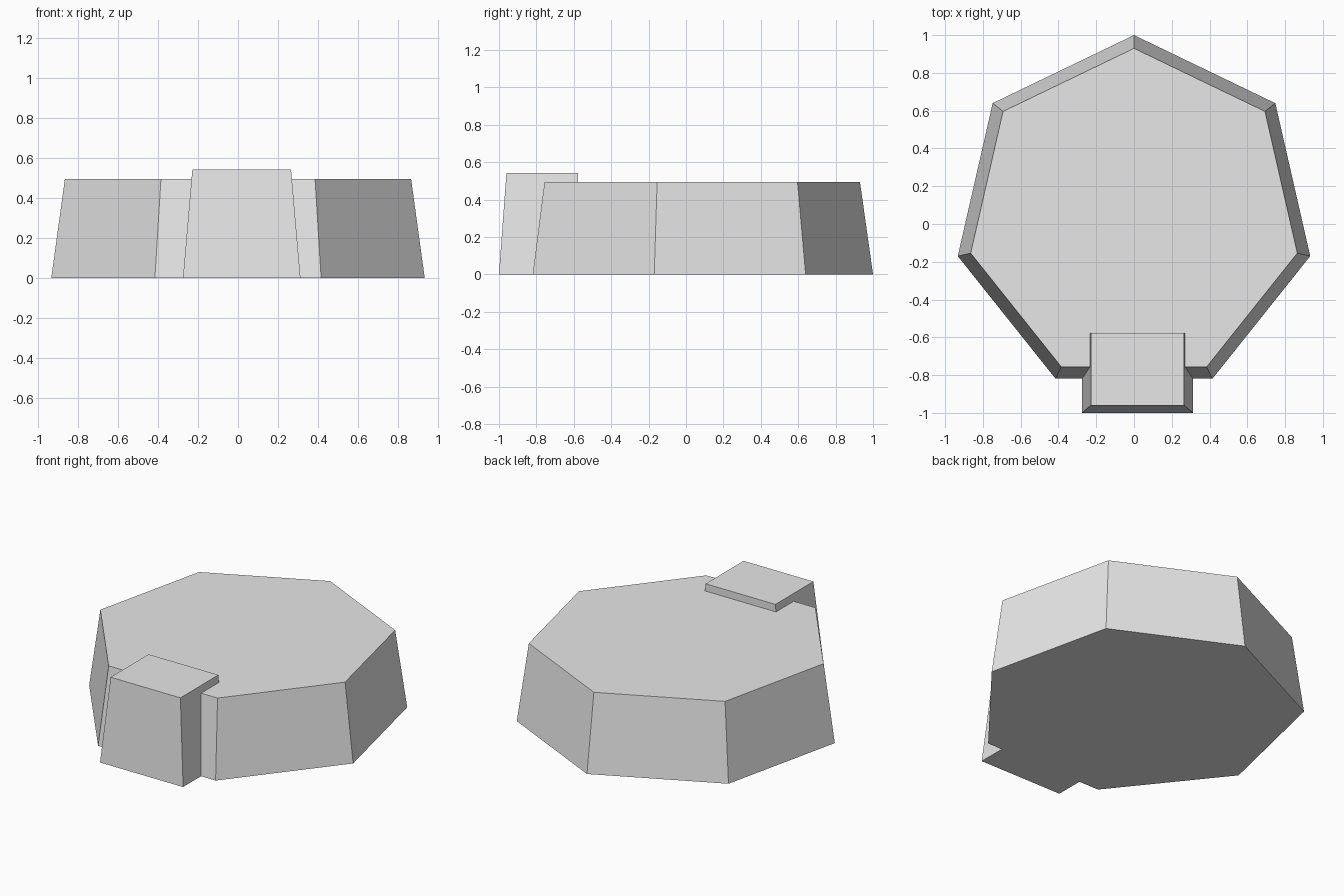
import bpy
from math import sin, cos, pi

old = bpy.data.objects.get("Cube")
if old:
    bpy.data.objects.remove(old, do_unlink=True)

grey = bpy.data.materials.new("light grey")
grey.use_nodes = True
grey.diffuse_color = (0.8, 0.8, 0.8, 1)
grey.node_tree.nodes["Principled BSDF"].inputs["Base Color"].default_value = (0.8, 0.8, 0.8, 1)


def frustum(name, base, top, height):
    """Solid between a base outline on the floor and a top outline."""
    n = len(base)
    verts = [(x, y, 0) for x, y in base] + [(x, y, height) for x, y in top]
    faces = [tuple(reversed(range(n))), tuple(range(n, 2 * n))]
    faces += [(i, (i + 1) % n, n + (i + 1) % n, n + i) for i in range(n)]
    mesh = bpy.data.meshes.new(name)
    mesh.from_pydata(verts, [], faces)
    mesh.materials.append(grey)
    obj = bpy.data.objects.new(name, mesh)
    bpy.context.scene.collection.objects.link(obj)
    return obj


def heptagon(radius, cy=0.043):
    angles = [pi / 2 + 2 * pi * i / 7 for i in range(7)]
    return [(radius * cos(a), cy + radius * sin(a)) for a in angles]


def rectangle(x0, x1, y0, y1):
    return [(x0, y0), (x1, y0), (x1, y1), (x0, y1)]


# Seven-sided tapered platform
platform = frustum("platform", heptagon(0.957), heptagon(0.887), 0.495)

# Slightly taller tapered block on the front edge, merged into the platform
block = frustum("front_block", rectangle(-0.275, 0.312, -1, -0.577),
                rectangle(-0.228, 0.265, -0.96, -0.577), 0.542)
union = platform.modifiers.new("join_block", "BOOLEAN")
union.operation = "UNION"
union.solver = "EXACT"
union.object = block
bpy.context.view_layer.objects.active = platform
bpy.ops.object.modifier_apply(modifier=union.name)
bpy.data.objects.remove(block, do_unlink=True)
